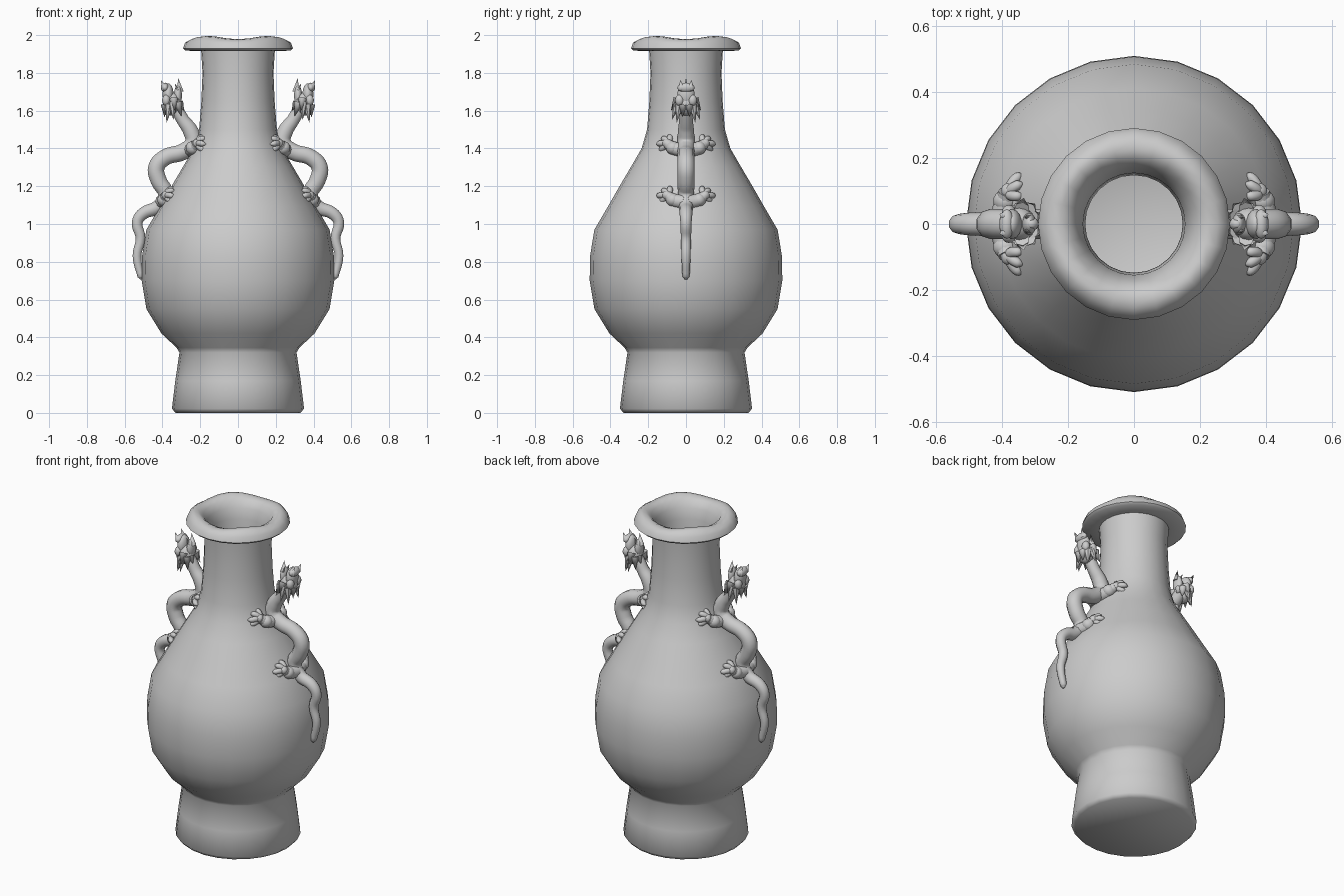
import bpy, bmesh, math
from mathutils import Vector

if "Cube" in bpy.data.objects:
    bpy.data.objects.remove(bpy.data.objects["Cube"])


def smooth(ob, angle=50):
    bpy.ops.object.select_all(action='DESELECT')
    ob.select_set(True)
    bpy.context.view_layer.objects.active = ob
    bpy.ops.object.shade_smooth_by_angle(angle=math.radians(angle))


def lathe(name, profile, n, wave_from):
    """Revolve (r, z) points; the rim points above wave_from get a gentle four-fold wave."""
    bm = bmesh.new()
    rings = []
    for r, z in profile:
        ring = []
        for i in range(n):
            t = 2 * math.pi * i / n
            dz = -0.009 * math.cos(4 * t) if z > wave_from else 0
            ring.append(bm.verts.new((r * math.cos(t), r * math.sin(t), z + dz)))
        rings.append(ring)
    for a, b in zip(rings, rings[1:]):
        for i in range(n):
            j = (i + 1) % n
            bm.faces.new((a[i], a[j], b[j], b[i]))
    bm.faces.new(rings[0][::-1])
    bm.faces.new(rings[-1])
    me = bpy.data.meshes.new(name)
    bm.to_mesh(me)
    bm.free()
    ob = bpy.data.objects.new(name, me)
    bpy.context.collection.objects.link(ob)
    smooth(ob, 62)
    return ob


def tube(name, pts):
    """Smooth tapered tube through (x, y, z, radius) points."""
    cu = bpy.data.curves.new(name, 'CURVE')
    cu.dimensions = '3D'
    cu.bevel_depth = 1.0
    cu.bevel_resolution = 3
    cu.resolution_u = 5
    cu.use_fill_caps = True
    sp = cu.splines.new('BEZIER')
    sp.bezier_points.add(len(pts) - 1)
    for p, (x, y, z, r) in zip(sp.bezier_points, pts):
        p.co = (x, y, z)
        p.radius = r
        p.handle_left_type = p.handle_right_type = 'AUTO'
    ob = bpy.data.objects.new(name, cu)
    bpy.context.collection.objects.link(ob)
    bpy.ops.object.select_all(action='DESELECT')
    ob.select_set(True)
    bpy.context.view_layer.objects.active = ob
    bpy.ops.object.convert(target='MESH')
    smooth(bpy.context.view_layer.objects.active)


def blob(name, loc, size):
    bpy.ops.mesh.primitive_uv_sphere_add(segments=14, ring_count=9, location=loc)
    ob = bpy.context.object
    ob.name = name
    ob.scale = size
    smooth(ob)


def spike(name, a, b, r):
    a, b = Vector(a), Vector(b)
    bpy.ops.mesh.primitive_cone_add(vertices=7, radius1=r, radius2=0,
                                    depth=(b - a).length, location=(a + b) / 2)
    ob = bpy.context.object
    ob.name = name
    ob.rotation_euler = (b - a).to_track_quat('Z', 'Y').to_euler()
    smooth(ob)


# Hollow vase: foot, belly, neck, rounded lip and inner wall
outer = [(0.33, 0), (0.35, 0.022), (0.332, 0.17), (0.31, 0.32), (0.325, 0.345), (0.405, 0.42),
         (0.485, 0.55), (0.51, 0.70), (0.508, 0.83), (0.485, 0.97), (0.412, 1.095), (0.352, 1.2),
         (0.29, 1.305), (0.235, 1.40), (0.206, 1.50), (0.194, 1.65), (0.188, 1.8), (0.195, 1.915)]
lip = [(0.278, 1.918), (0.291, 1.93), (0.28, 1.96), (0.255, 1.983), (0.225, 1.987),
       (0.195, 1.968), (0.172, 1.93)]
inner = [(0.155, 1.87), (0.148, 1.6), (0.165, 1.47), (0.25, 1.29), (0.365, 1.09), (0.445, 0.93),
         (0.465, 0.7), (0.43, 0.55), (0.35, 0.44), (0.2, 0.37), (0.05, 0.35)]
lathe("vase", outer + lip + inner, 24, 1.975)

# Dragon body path in the xz plane, tail to head: x, z, radius
body = [(0.512, 0.706, 0.006), (0.514, 0.722, 0.019), (0.535, 0.83, 0.024), (0.516, 0.925, 0.027),
        (0.533, 1.01, 0.03), (0.503, 1.055, 0.034), (0.425, 1.09, 0.038), (0.383, 1.156, 0.043),
        (0.42, 1.23, 0.045), (0.432, 1.30, 0.046), (0.386, 1.352, 0.045), (0.29, 1.383, 0.046),
        (0.238, 1.43, 0.046), (0.25, 1.49, 0.043), (0.291, 1.55, 0.036), (0.33, 1.62, 0.034)]

for side, s in (("right", 1), ("left", -1)):
    tube(side + "_dragon_body", [(s * x, 0, z, r) for x, z, r in body])

    # Legs: thigh, paw and four gripping toes, both sides of the body
    for leg, x, z, fx in (("front", 0.25, 1.395, 0.205), ("rear", 0.40, 1.12, 0.37)):
        for m in (1, -1):
            name = f"{side}_dragon_{leg}_"
            tube(name + "leg", [(s * x, m * 0.01, z - 0.003, 0.04),
                                (s * (x - 0.01), m * 0.06, z + 0.005, 0.036),
                                (s * (fx + 0.015), m * 0.098, z + 0.03, 0.026)])
            blob(name + "knee", (s * (x - 0.01), m * 0.07, z + 0.008), (0.038, 0.036, 0.036))
            blob(name + "paw", (s * (fx + 0.005), m * 0.1, z + 0.032), (0.03, 0.027, 0.026))
            for ty, tz in ((0.085, 0.067), (0.118, 0.057), (0.143, 0.03), (0.13, 0.0)):
                tube(name + "toe", [(s * (fx + 0.01), m * 0.098, z + 0.03, 0.013),
                                    (s * (fx + 0.003), m * (0.045 + ty / 2), z + 0.017 + tz / 2, 0.017),
                                    (s * (fx - 0.018), m * ty, z + tz, 0.015),
                                    (s * (fx - 0.036), m * (ty + 0.003), z + tz - 0.004, 0.004)])

    # Head with open jaws pointing up
    h = side + "_dragon_"
    blob(h + "skull", (s * 0.348, 0, 1.635), (0.05, 0.054, 0.062))
    blob(h + "upper_jaw", (s * 0.37, 0, 1.685), (0.03, 0.046, 0.06))
    blob(h + "lower_jaw", (s * 0.318, 0, 1.68), (0.022, 0.034, 0.055))
    blob(h + "snout", (s * 0.386, 0, 1.722), (0.023, 0.046, 0.026))
    spike(h + "chin_tuft", (s * 0.308, 0, 1.70), (s * 0.316, 0, 1.772), 0.02)
    for m in (1, -1):
        blob(h + "brow", (s * 0.38, m * 0.034, 1.655), (0.022, 0.024, 0.03))
        spike(h + "nose_horn", (s * 0.388, m * 0.024, 1.715), (s * 0.408, m * 0.03, 1.763), 0.017)
        spike(h + "lower_tooth", (s * 0.316, m * 0.02, 1.70), (s * 0.335, m * 0.022, 1.745), 0.011)
        # Swept mane around the neck
        for bx, by, bz, ex, ey, ez in ((0.385, 0.015, 1.63, 0.39, 0.02, 1.565),
                                       (0.365, 0.035, 1.63, 0.378, 0.05, 1.535),
                                       (0.345, 0.045, 1.64, 0.342, 0.075, 1.55),
                                       (0.32, 0.042, 1.64, 0.3, 0.062, 1.57),
                                       (0.31, 0.022, 1.64, 0.285, 0.03, 1.6),
                                       (0.34, 0.045, 1.66, 0.335, 0.08, 1.6)):
            spike(h + "mane", (s * bx, m * by, bz), (s * ex, m * ey, ez), 0.024)
